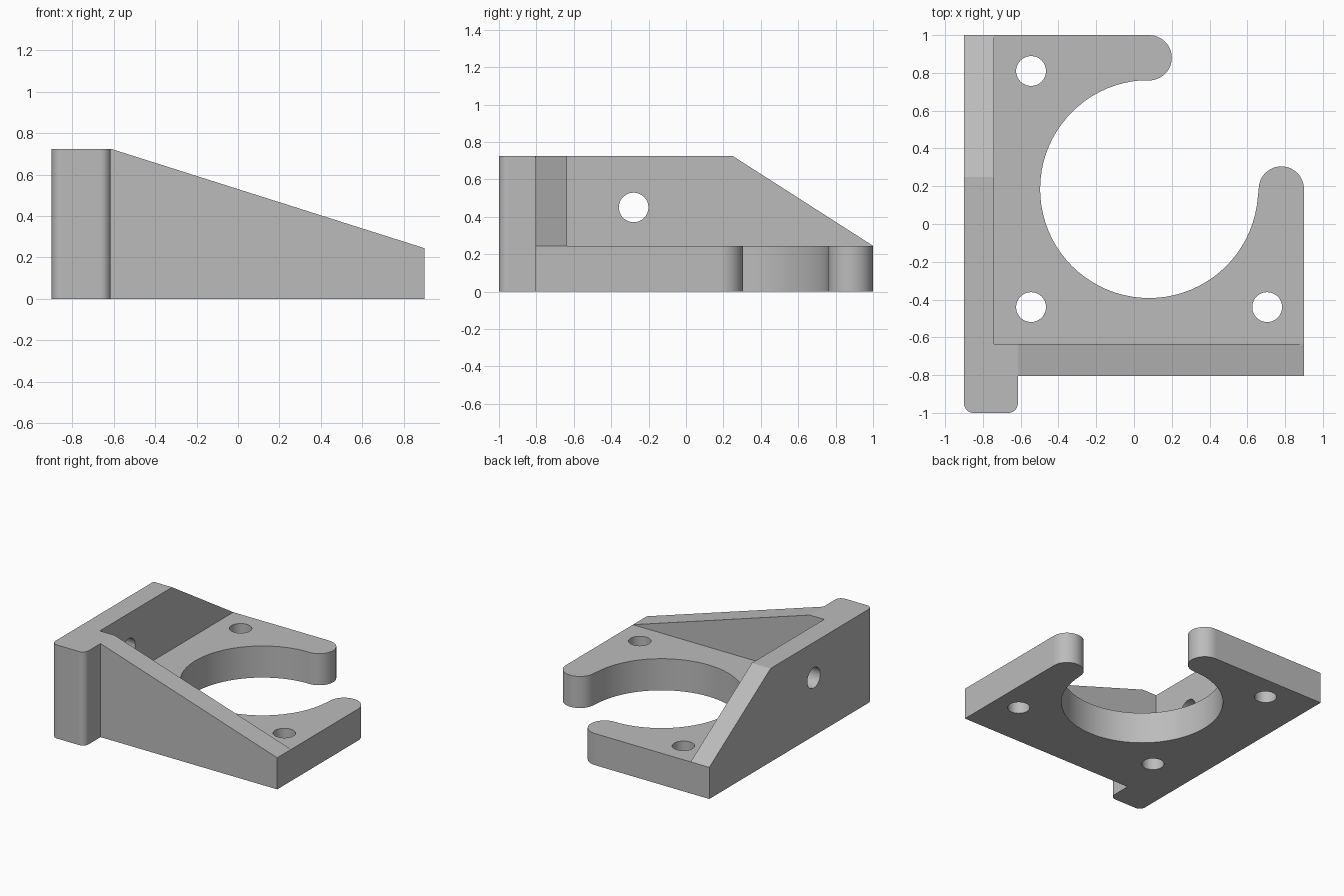
import bpy, bmesh
from math import cos, sin, radians
from mathutils import Matrix, Vector

cube = bpy.data.objects.get("Cube")
if cube:
    bpy.data.objects.remove(cube, do_unlink=True)

grey = bpy.data.materials.new("plain_grey")
grey.use_nodes = True
colour = (0.5, 0.5, 0.5, 1)
grey.diffuse_color = colour
grey.node_tree.nodes["Principled BSDF"].inputs["Base Color"].default_value = colour


def arc(cx, cy, r, start, end, steps):
    """Points on an arc, angles in degrees."""
    angles = [radians(start + (end - start) * i / steps) for i in range(steps + 1)]
    return [(cx + r * cos(a), cy + r * sin(a)) for a in angles]


def prism(name, outline, low, high, axis="z"):
    """Extrude a closed outline along an axis."""
    place = {"x": lambda a, b, c: (c, a, b),
             "y": lambda a, b, c: (a, c, b),
             "z": lambda a, b, c: (a, b, c)}[axis]
    bm = bmesh.new()
    face = bm.faces.new([bm.verts.new(place(a, b, low)) for a, b in outline])
    out = bmesh.ops.extrude_face_region(bm, geom=[face])
    shift = Vector(place(0, 0, high - low))
    bmesh.ops.translate(bm, vec=shift, verts=[v for v in out["geom"] if isinstance(v, bmesh.types.BMVert)])
    bmesh.ops.recalc_face_normals(bm, faces=bm.faces)
    mesh = bpy.data.meshes.new(name)
    bm.to_mesh(mesh)
    bm.free()
    mesh.materials.append(grey)
    obj = bpy.data.objects.new(name, mesh)
    bpy.context.collection.objects.link(obj)
    return obj


def combine(target, other, operation):
    """Merge or cut with a helper solid, then drop the helper."""
    mod = target.modifiers.new(operation.lower(), "BOOLEAN")
    mod.operation, mod.solver, mod.object = operation, "EXACT", other
    bpy.context.view_layer.objects.active = target
    bpy.ops.object.modifier_apply(modifier=mod.name)
    bpy.data.objects.remove(other, do_unlink=True)


BASE, TOP = 0.245, 0.725
LEFT, RIGHT, FRONT, BACK = -0.9, 0.9, -0.805, 1.0
POST_X = -0.615
ARM = 0.12
CX, CY, R = 0.08, 0.185, 0.577

# Base plate with the large open bore and two rounded arms
outline = [(LEFT, FRONT), (RIGHT, FRONT)]
outline += arc(RIGHT - ARM, CY, ARM, 0, 180, 24)
outline += arc(CX, CY, R, 0, -270, 60)[1:-1]
outline += arc(CX, BACK - ARM, ARM, -90, 90, 24)
outline += [(LEFT, BACK)]
bracket = prism("mounting_bracket", outline, 0, BASE)

# Tall side wall, sloping down to the back
side_wall = prism("side_wall", [(FRONT, 0), (BACK, 0), (BACK, BASE), (0.25, TOP), (FRONT, TOP)],
                  LEFT, -0.74, "x")
# Front wall, sloping down along its length
front_wall = prism("front_wall", [(LEFT, 0), (RIGHT, 0), (RIGHT, BASE), (POST_X, TOP), (LEFT, TOP)],
                   FRONT, -0.635, "y")
# Corner post with rounded front corners
r = 0.05
post = prism("corner_post", arc(LEFT + r, -1 + r, r, 180, 270, 10) + arc(POST_X - r, -1 + r, r, 270, 360, 10)
             + [(POST_X, -0.7), (LEFT, -0.7)], 0, TOP)
for part in (side_wall, front_wall, post):
    combine(bracket, part, "UNION")

# Screw holes through the plate and the side wall
for x, y in ((-0.545, 0.81), (-0.545, -0.44), (0.705, -0.44)):
    combine(bracket, prism("hole_cutter", arc(x, y, 0.079, 0, 352.5, 47), -0.1, 0.5), "DIFFERENCE")
combine(bracket, prism("hole_cutter", arc(-0.28, 0.45, 0.079, 0, 352.5, 47), -1.1, -0.5, "x"), "DIFFERENCE")

# Smooth the curved faces, keep the large planes flat
bpy.ops.object.select_all(action="DESELECT")
bracket.select_set(True)
bpy.context.view_layer.objects.active = bracket
bpy.ops.object.shade_smooth_by_angle(angle=radians(30))
for face in bracket.data.polygons:
    if face.area > 0.03:
        face.use_smooth = False
